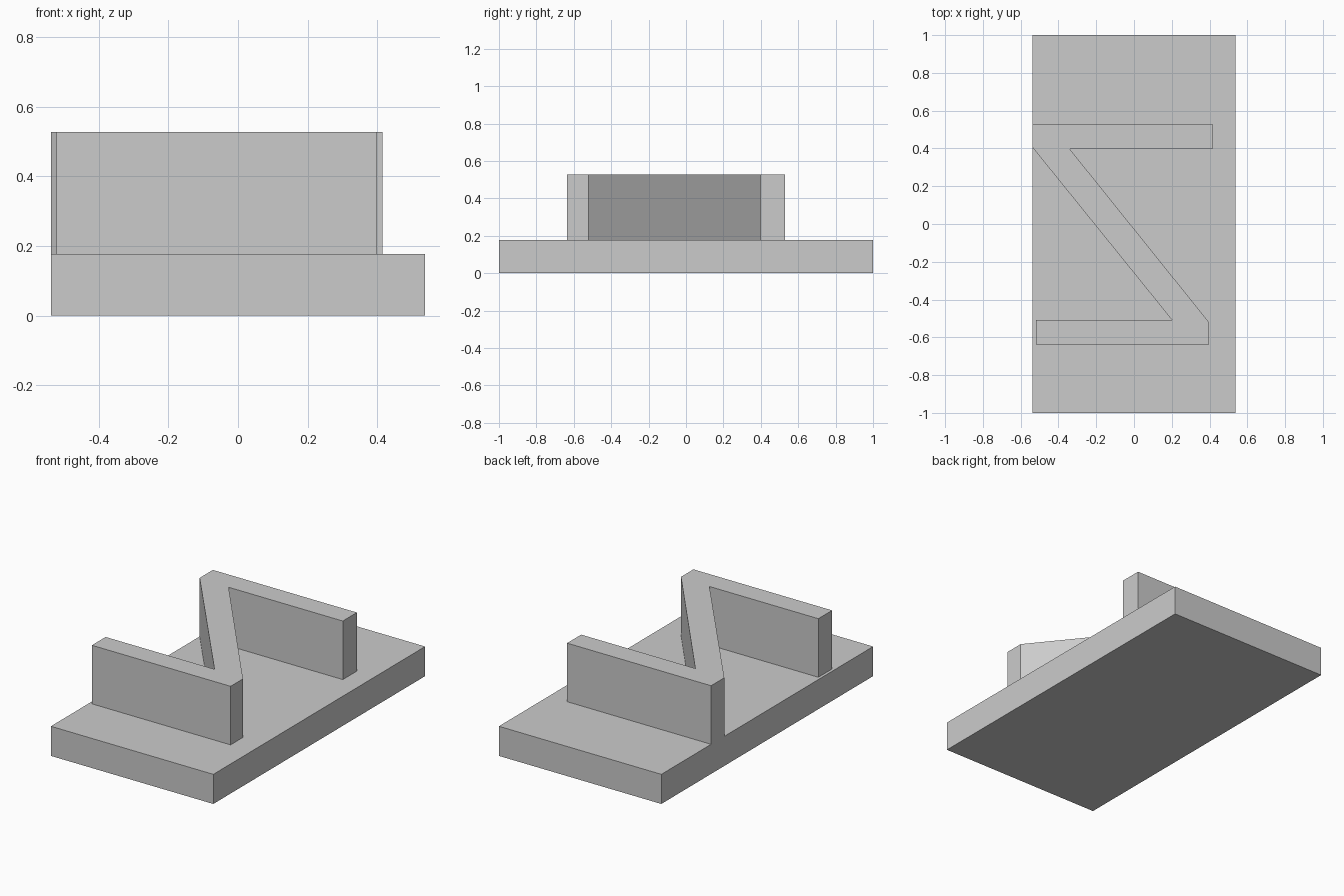
import bpy
import bmesh

default = bpy.data.objects.get("Cube")
if default:
    bpy.data.objects.remove(default, do_unlink=True)

# One plain grey for everything
grey = bpy.data.materials.new("light_grey")
grey.use_nodes = True
colour = (0.6, 0.6, 0.6, 1.0)
grey.diffuse_color = colour
grey.node_tree.nodes["Principled BSDF"].inputs["Base Color"].default_value = colour


def extrude_outline(name, outline, bottom, top):
    """Raise a flat outline into a solid prism."""
    bm = bmesh.new()
    face = bm.faces.new([bm.verts.new((x, y, bottom)) for x, y in outline])
    raised = bmesh.ops.extrude_face_region(bm, geom=[face])["geom"]
    verts = [v for v in raised if isinstance(v, bmesh.types.BMVert)]
    bmesh.ops.translate(bm, verts=verts, vec=(0, 0, top - bottom))
    bmesh.ops.recalc_face_normals(bm, faces=bm.faces)
    mesh = bpy.data.meshes.new(name)
    bm.to_mesh(mesh)
    bm.free()
    mesh.materials.append(grey)
    obj = bpy.data.objects.new(name, mesh)
    bpy.context.scene.collection.objects.link(obj)
    return obj


HALF_WIDTH = 0.537
BASE_TOP = 0.177
WALL_TOP = 0.527

# Flat rectangular base slab
extrude_outline("base_slab",
                [(-HALF_WIDTH, -1), (HALF_WIDTH, -1), (HALF_WIDTH, 1), (-HALF_WIDTH, 1)],
                0, BASE_TOP)

# Zigzag wall: rear bar, diagonal and front bar in one outline
extrude_outline("zigzag_wall", [
    (-HALF_WIDTH, 0.53), (-HALF_WIDTH, 0.405), (0.2, -0.507), (-0.52, -0.507),
    (-0.52, -0.637), (0.397, -0.637), (0.397, -0.52), (-0.34, 0.397),
    (0.415, 0.397), (0.415, 0.53),
], BASE_TOP, WALL_TOP)
